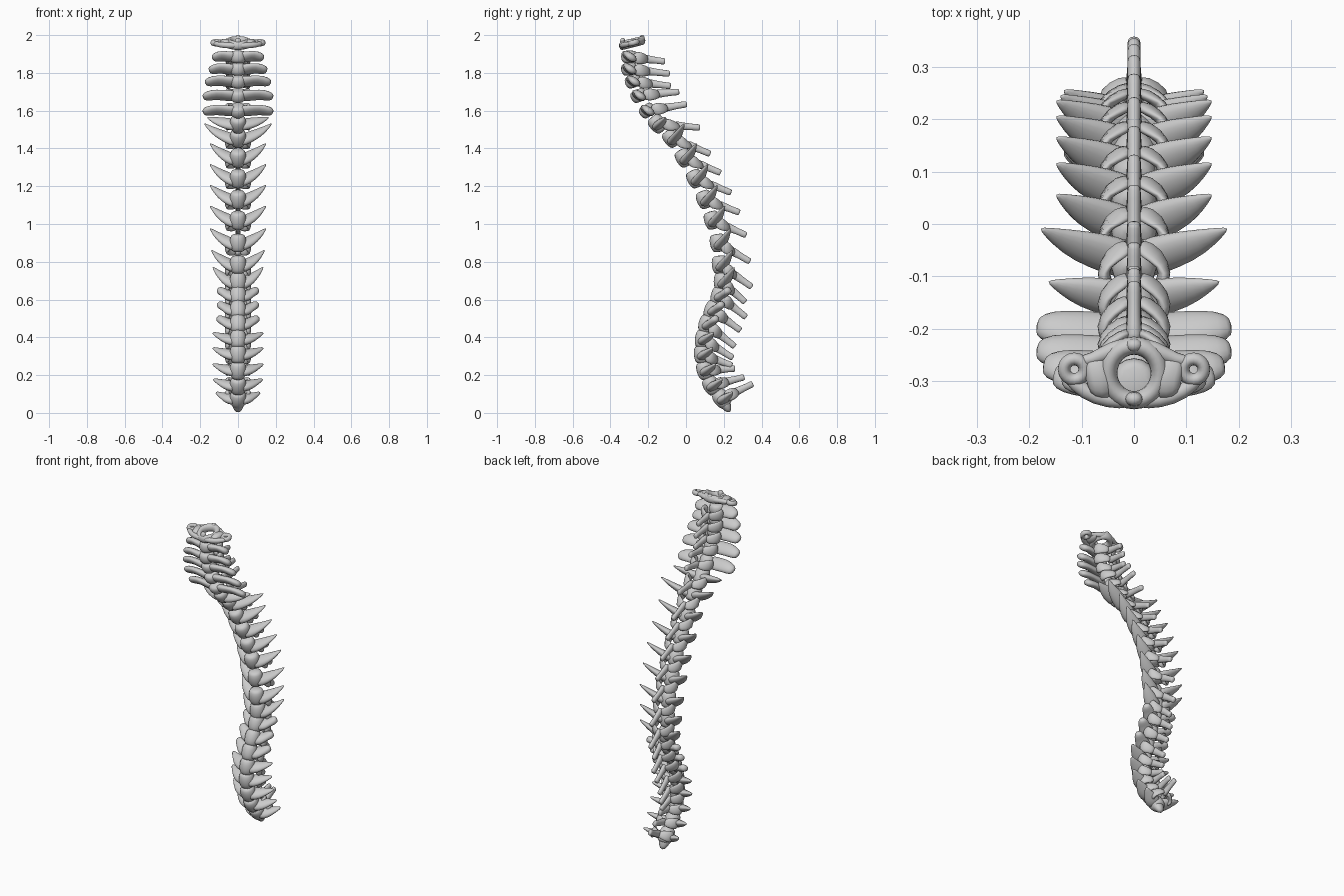
import bpy, bmesh, math
from mathutils import Vector as V

bone = bpy.data.materials.new("bone_grey")
bone.diffuse_color = (0.6, 0.6, 0.6, 1)
SIDES = 8


def loft(bm, pts, ref, closed=False):
    """Elliptical tube through (x, y, z, radius along ref, radius across)."""
    P = [V(p[:3]) for p in pts]
    n = len(P)
    rings = []
    for i, p in enumerate(pts):
        a = P[(i - 1) % n] if closed else P[max(i - 1, 0)]
        b = P[(i + 1) % n] if closed else P[min(i + 1, n - 1)]
        t = (b - a).normalized()
        r = V(ref)
        u = (r - t * r.dot(t)).normalized()
        w = t.cross(u)
        rings.append([bm.verts.new(P[i] + u * p[3] * math.cos(k * math.tau / SIDES)
                                   + w * p[4] * math.sin(k * math.tau / SIDES))
                      for k in range(SIDES)])
    for i in range(n if closed else n - 1):
        A, B = rings[i], rings[(i + 1) % n]
        for k in range(SIDES):
            j = (k + 1) % SIDES
            bm.faces.new((A[k], A[j], B[j], B[k]))
    if not closed:
        bm.faces.new(rings[0][::-1])
        bm.faces.new(rings[-1])


def finish(bm, name):
    bmesh.ops.recalc_face_normals(bm, faces=bm.faces)
    me = bpy.data.meshes.new(name)
    bm.to_mesh(me)
    bm.free()
    me.materials.append(bone)
    ob = bpy.data.objects.new(name, me)
    bpy.context.collection.objects.link(ob)
    for f in me.polygons:
        f.use_smooth = True
    mod = ob.modifiers.new("smooth", 'SUBSURF')
    mod.levels = mod.render_levels = 1


# body y, z / spinous tip y, z / wing half width
NECK = [(-.30, 1.885, -.11, 1.86, .137), (-.30, 1.82, -.085, 1.795, .155),
        (-.28, 1.755, -.08, 1.73, .175), (-.25, 1.68, -.035, 1.70, .188),
        (-.205, 1.60, .005, 1.635, .188)]
CHEST = [(-.15, 1.53, .075, 1.51, .165), (-.075, 1.455, .13, 1.37, .18),
         (-.01, 1.35, .185, 1.27, .15), (.05, 1.24, .24, 1.165, .15),
         (.10, 1.13, .285, 1.06, .15), (.14, 1.02, .32, .94, .15),
         (.17, .90, .34, .80, .15), (.18, .785, .35, .665, .142),
         (.19, .695, .315, .585, .135)]
LOWER = [(.175, .62, .32, .505, .105), (.14, .545, .29, .435, .105),
         (.11, .47, .26, .35, .108), (.09, .39, .25, .29, .135),
         (.085, .31, .245, .25, .135), (.10, .225, .26, .235, .135),
         (.135, .145, .31, .19, .132), (.19, .075, .355, .155, .118)]
rows = ([("neck", r) for r in NECK] + [("chest", r) for r in CHEST]
        + [("lower", r) for r in LOWER])
# wing tip offset y, z / chord direction / tip radii
STYLE = {"neck": (.01, -.01, (0, 1, -.7), .022, .014),
         "chest": (.067, .078, (0, .8, .6), .003, .003),
         "lower": (.055, .035, (0, .85, .45), .008, .006)}

for i, (kind, (by, bz, sy, sz, hw)) in enumerate(rows):
    dy, dz, chord, tu, tv = STYLE[kind]
    if i == 5:
        dy, dz = .04, .035
    blunt = kind == "lower" and hw < .11
    if blunt:
        tu, tv = .018, .018
    B, S = V((0, by, bz)), V((0, sy, sz))
    d = S - B
    a, b = rows[max(i - 1, 0)][1], rows[min(i + 1, len(rows) - 1)][1]
    axis = V((0, a[0] - b[0], a[1] - b[1])).normalized()
    bm = bmesh.new()

    # rounded body
    h = .034 if kind == "neck" else .049
    loft(bm, [(*(B + axis * h * k), r, r) for k, r in
              ((-1, .030), (-.7, .043), (0, .05), (.7, .045), (1, .032))], (1, 0, 0))

    # spinous process
    loft(bm, [(*(B + d * k), u, w) for k, u, w in
              ((.36, .022, .028), (.55, .015, .022), (.8, .013, .018),
               (.97, .015, .020), (1, .010, .014))], (1, 0, 0))

    for s in (-1, 1):
        # side wing
        if kind == "neck":
            wing = [(.005, -.5, 0, .042, .028), (.055, 0, .1, .046, .023),
                    (hw * .6, .4, -.6, .046, .02), (hw * .86, .8, .2, .038, .024),
                    (hw, 1, 1, tu, tv)]
        else:
            wing = [(0, .0, -.25, .044, .03), (.045, .25, -.02, .046, .027),
                    (hw * .58, .5, .32, .038, .02), (hw * .82, .76, .67, .02, .012),
                    (hw, 1, 1, tu, tv)]
            if blunt:
                wing[3] = (hw * .85, .76, .7, .03, .024)
        loft(bm, [(s * x, by + dy * p, bz + dz * q, u, w) for x, p, q, u, w in wing], chord)
        # arch plate closing the canal
        loft(bm, [(s * x, *(B + d * k)[1:], u, w) for x, k, u, w in
                  ((.045, .10, .026, .016), (.064, .25, .038, .015),
                   (.044, .40, .032, .013), (.004, .50, .024, .012))], axis)
    if i == len(rows) - 1:
        # tapering tail tip
        loft(bm, [(0, .19, .075, .045, .045), (0, .215, .035, .036, .03),
                  (0, .232, .002, .014, .012)], (1, 0, 0))
    finish(bm, f"{kind}_vertebra_{i + 1}")

# ring-shaped top vertebra
bm = bmesh.new()


def height(y):
    return 1.958 + .25 * (y + .285)


def ring(cx, cy, rx, ry, tz, tr, n):
    pts = []
    for k in range(n):
        c, s = math.cos(k * math.tau / n), math.sin(k * math.tau / n)
        pts.append((cx + rx * c, cy + ry * s, height(cy + ry * s), tz, tr))
    loft(bm, pts, (0, 0, 1), True)


ring(0, -.285, .051, .054, .026, .020, 14)
for s in (-1, 1):
    ring(s * .114, -.278, .022, .022, .016, .015, 8)
    # shoulder block, front rim and back rim
    loft(bm, [(s * .045, -.285, 1.955, .058, .028), (s * .072, -.29, 1.960, .05, .024),
              (s * .094, -.295, 1.966, .036, .015)], (0, 1, 0))
    for path in (((.0, -.338, .018), (.05, -.338, .017), (.095, -.322, .017), (.132, -.29, .012)),
                 ((.0, -.232, .018), (.04, -.238, .018), (.08, -.262, .014), (.12, -.264, .010))):
        loft(bm, [(s * x, y, height(y), r, r) for x, y, r in path], (0, 0, 1))
# small knobs at front and back of the ring
for y, z in ((-.335, 1.965), (-.232, 1.98)):
    loft(bm, [(0, y, z - .028, .014, .012), (0, y, z, .022, .018),
              (0, y, z + .022, .012, .010)], (1, 0, 0))
finish(bm, "top_ring_vertebra")
